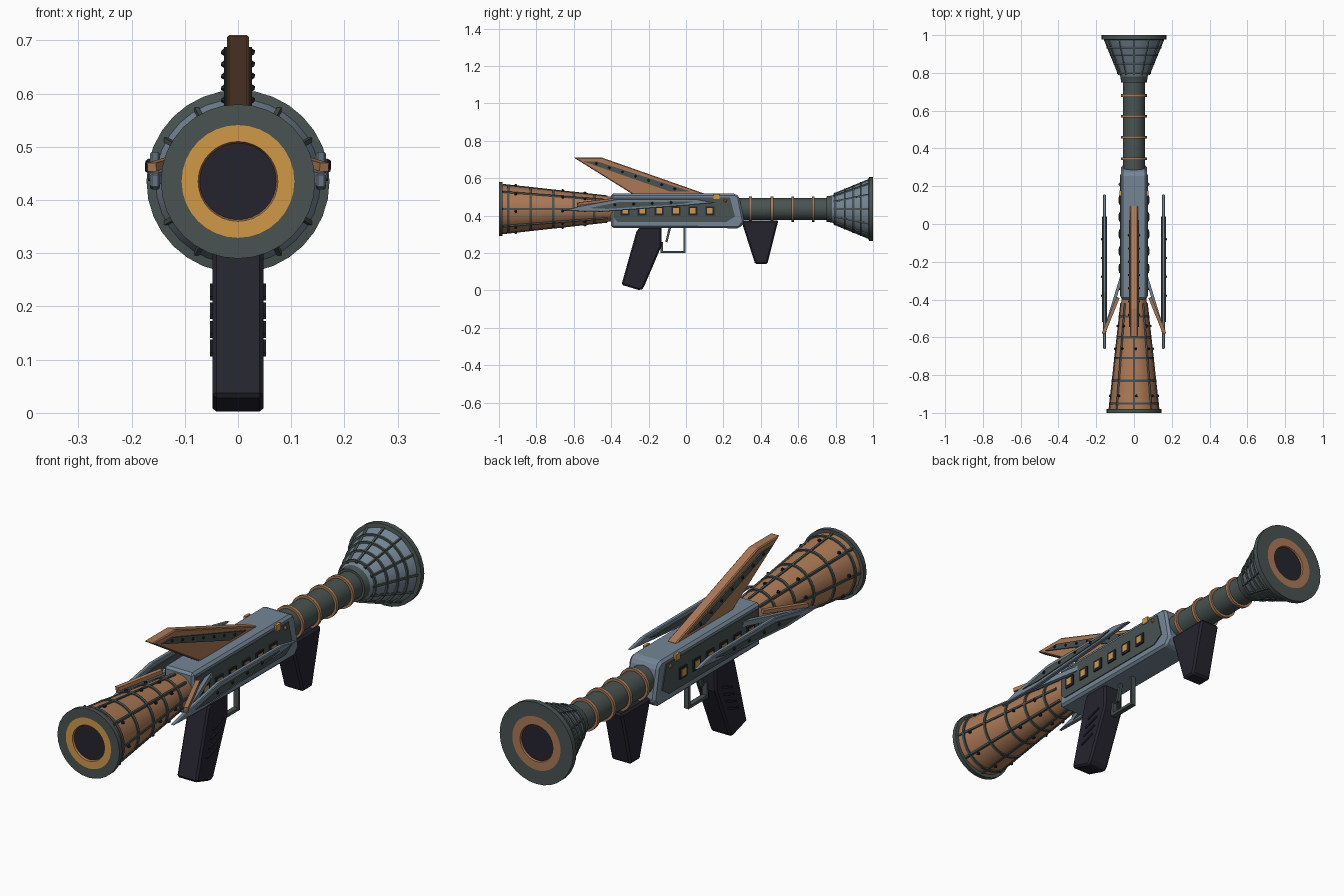
import bpy, bmesh, math
from mathutils import Vector

if "Cube" in bpy.data.objects:
    bpy.data.objects.remove(bpy.data.objects["Cube"])

AXIS_Z = 0.435  # height of the tube's centre line


def material(name, r, g, b):
    m = bpy.data.materials.new(name)
    lin = [((c / 255 + 0.055) / 1.055) ** 2.4 for c in (r, g, b)]
    m.diffuse_color = (*lin, 1)
    m.use_nodes = True
    m.node_tree.nodes["Principled BSDF"].inputs["Base Color"].default_value = m.diffuse_color
    return m


steel = material("steel blue", 116, 133, 149)
green = material("dark green grey", 72, 83, 81)
copper = material("copper", 172, 121, 84)
black = material("near black", 37, 36, 47)
amber = material("amber", 208, 152, 70)


def finish(name, bm, mats, bevel=0, smooth=False):
    bmesh.ops.remove_doubles(bm, verts=bm.verts, dist=1e-5)
    bmesh.ops.recalc_face_normals(bm, faces=bm.faces)
    me = bpy.data.meshes.new(name)
    bm.to_mesh(me)
    bm.free()
    for m in mats:
        me.materials.append(m)
    ob = bpy.data.objects.new(name, me)
    bpy.context.collection.objects.link(ob)
    if bevel:
        mod = ob.modifiers.new("bevel", "BEVEL")
        mod.width, mod.segments = bevel, 1
    if smooth:
        me.shade_smooth()
        me.set_sharp_from_angle(angle=math.radians(30))
    return ob


def plate(name, pts, x0, x1, mat, bevel=0):
    """Side profile of (y, z) points extruded from x0 to x1."""
    bm = bmesh.new()
    a = [bm.verts.new((x0, y, z)) for y, z in pts]
    b = [bm.verts.new((x1, y, z)) for y, z in pts]
    n = len(pts)
    bm.faces.new(a)
    bm.faces.new(b[::-1])
    for i in range(n):
        j = (i + 1) % n
        bm.faces.new((a[i], b[i], b[j], a[j]))
    return finish(name, bm, [mat], bevel)


def lathe(name, prof, mats, closed=False, sides=32):
    """Revolve (y, radius, material index of next band) about the tube axis."""
    bm = bmesh.new()
    rows = []
    for y, r, _ in prof:
        rows.append([bm.verts.new((r * math.sin(t), y, AXIS_Z + r * math.cos(t)))
                     for t in (2 * math.pi * i / sides for i in range(sides))])
    n = len(prof)
    for k in range(n if closed else n - 1):
        a, b = rows[k], rows[(k + 1) % n]
        for i in range(sides):
            j = (i + 1) % sides
            f = bm.faces.new((a[i], a[j], b[j], b[i]))
            f.material_index = prof[k][2]
    bmesh.ops.dissolve_degenerate(bm, edges=bm.edges, dist=1e-6)
    return finish(name, bm, mats, smooth=True)


def band(name, y, r, width, height, mat):
    w = width / 2
    lathe(name, [(y - w, r - 0.01, 0), (y - w, r + height, 0),
                 (y + w, r + height, 0), (y + w, r - 0.01, 0)], [mat], closed=True)


def bar(name, p, q, w, h, mat, bevel=0):
    """Rectangular bar from p to q."""
    p, q = Vector(p), Vector(q)
    d = (q - p).normalized()
    side = d.cross(Vector((0, 0, 1)))
    side = side.normalized() if side.length > 0.01 else Vector((1, 0, 0))
    up = side.cross(d)
    bm = bmesh.new()
    ends = [[bm.verts.new(c + side * w * s / 2 + up * h * t / 2)
             for s, t in ((-1, -1), (1, -1), (1, 1), (-1, 1))] for c in (p, q)]
    bm.faces.new(ends[0])
    bm.faces.new(ends[1])
    for i in range(4):
        j = (i + 1) % 4
        bm.faces.new((ends[0][i], ends[0][j], ends[1][j], ends[1][i]))
    return finish(name, bm, [mat], bevel)


def stud(name, loc, r, mat):
    bm = bmesh.new()
    bmesh.ops.create_icosphere(bm, subdivisions=1, radius=r)
    bmesh.ops.translate(bm, verts=bm.verts, vec=loc)
    finish(name, bm, [mat])


def around(y, r, a):
    return (r * math.sin(a), y, AXIS_Z + r * math.cos(a))


# Copper exhaust cone with dark rim and glowing ring
lathe("exhaust_cone", [(-0.38, 0, 0), (-0.38, 0.064, 0), (-0.98, 0.13, 1),
                       (-0.98, 0.145, 1), (-1.0, 0.145, 1), (-1.0, 0.106, 2),
                       (-1.0, 0.075, 0), (-0.992, 0.072, 3), (-0.992, 0, 3)],
      [copper, green, amber, black])


def cone_r(y):
    return 0.064 + (-0.38 - y) * 0.11


for y in (-0.49, -0.60, -0.71, -0.83, -0.95):
    band("exhaust_band", y, cone_r(y), 0.012, 0.005, green)
for i in range(8):
    a = i * math.pi / 4
    bar("exhaust_rib", around(-0.42, cone_r(-0.42), a), around(-0.98, cone_r(-0.98), a),
        0.009, 0.009, green)
    for y in (-0.54, -0.66, -0.91):
        stud("exhaust_stud", around(y, cone_r(y) + 0.005, a + 0.1), 0.008, black)

# Barrel with copper rings
lathe("barrel", [(0.25, 0, 0), (0.25, 0.058, 0), (0.78, 0.058, 0), (0.78, 0, 0)], [green])
for y in (0.345, 0.46, 0.57, 0.68):
    band("barrel_ring", y, 0.058, 0.014, 0.01, copper)

# Flared muzzle bell
lathe("muzzle_bell", [(0.75, 0, 1), (0.75, 0.068, 1), (0.78, 0.072, 0), (0.80, 0.083, 0),
                      (0.975, 0.155, 1), (0.978, 0.172, 1), (1.0, 0.172, 1),
                      (1.0, 0.113, 2), (1.0, 0.077, 2), (0.992, 0.075, 3), (0.992, 0, 3)],
      [steel, green, copper, black])


def bell_r(y):
    return 0.083 + (y - 0.80) * 0.411


for y in (0.80, 0.85, 0.895, 0.935):
    band("bell_band", y, bell_r(y), 0.01, 0.006, green)
for i in range(12):
    a = i * math.pi / 6
    bar("bell_rib", around(0.79, bell_r(0.79), a), around(0.977, bell_r(0.977), a),
        0.009, 0.009, green)

# Receiver body
plate("body", [(-0.40, 0.335), (-0.40, 0.517), (0.265, 0.517), (0.285, 0.50),
               (0.312, 0.365), (0.285, 0.332)], -0.069, 0.069, steel, 0.01)

for s in (-1, 1):
    # Side panel with lit windows
    plate("side_panel", [(-0.385, 0.385), (-0.365, 0.365), (0.215, 0.365), (0.262, 0.395),
                         (0.235, 0.497), (-0.385, 0.497)], s * 0.066, s * 0.073, green)
    for i in range(6):
        y = -0.325 + i * 0.0905
        for name, h, x, m in (("window_frame", 0.024, 0.079, black),
                              ("window_light", 0.015, 0.081, amber)):
            plate(name, [(y - h, 0.425 - h), (y + h, 0.425 - h),
                         (y + h, 0.425 + h), (y - h, 0.425 + h)], s * 0.07, s * x, m)
    plate("indicator", [(0.148, 0.488), (0.178, 0.488), (0.178, 0.515), (0.148, 0.515)],
          s * 0.066, s * 0.077, amber)
    stud("panel_bolt", (s * 0.073, 0.21, 0.48), 0.01, copper)

    # Side blade, its dark inlay and struts
    plate("side_blade", [(-0.665, 0.425), (-0.56, 0.453), (-0.36, 0.49), (0.06, 0.488),
                         (0.16, 0.468), (-0.02, 0.452), (-0.45, 0.42)],
          s * 0.147, s * 0.165, steel, 0.003)
    plate("blade_inlay", [(-0.52, 0.44), (-0.36, 0.472), (0.04, 0.475), (-0.02, 0.462),
                          (-0.42, 0.436)], s * 0.143, s * 0.169, green)
    for i in range(4):
        y = -0.38 + i * 0.1
        stud("blade_stud", (s * 0.168, y, 0.458 + i * 0.004), 0.008, black)
    bar("lower_strut", (s * 0.066, -0.28, 0.47), (s * 0.158, -0.58, 0.44), 0.016, 0.022, steel)
    bar("upper_strut", (s * 0.085, -0.39, 0.485), (s * 0.162, -0.58, 0.462), 0.018, 0.016, copper)

    # Grip ridges
    for i in range(4):
        z = 0.122 + i * 0.035
        y = -0.245 + i * 0.014
        bar("grip_ridge", (s * 0.048, y - 0.035, z - 0.012), (s * 0.048, y + 0.035, z + 0.012),
            0.01, 0.008, black)

    # Fin inlay strips
    plate("fin_inlay", [(-0.545, 0.688), (-0.47, 0.688), (0.02, 0.53), (-0.09, 0.53)],
          s * 0.018, s * 0.026, green)
    for i in range(7):
        stud("fin_stud", (s * 0.026, -0.48 + i * 0.07, 0.678 - i * 0.0225), 0.007, black)

# Swept top fin
plate("top_fin", [(-0.60, 0.71), (-0.45, 0.71), (0.10, 0.517), (0.08, 0.505), (-0.27, 0.505)],
      -0.021, 0.021, copper, 0.004)

# Rear grip and forward grip
plate("rear_grip", [(-0.265, 0.315), (-0.245, 0.34), (-0.13, 0.34), (-0.132, 0.235),
                    (-0.228, 0.012), (-0.245, 0.0), (-0.345, 0.03)], -0.048, 0.048, black, 0.008)
plate("forward_grip", [(0.295, 0.375), (0.495, 0.375), (0.485, 0.34), (0.435, 0.14),
                       (0.37, 0.14)], -0.046, 0.046, black, 0.008)

# Trigger guard and trigger
for p, q in (((0, -0.135, 0.205), (0, -0.002, 0.205)),
             ((0, -0.008, 0.2), (0, -0.008, 0.34)),
             ((0, -0.13, 0.2), (0, -0.13, 0.26))):
    bar("trigger_guard", p, q, 0.022, 0.012, green)
bar("trigger", (0, -0.105, 0.258), (0, -0.085, 0.34), 0.014, 0.012, green)
